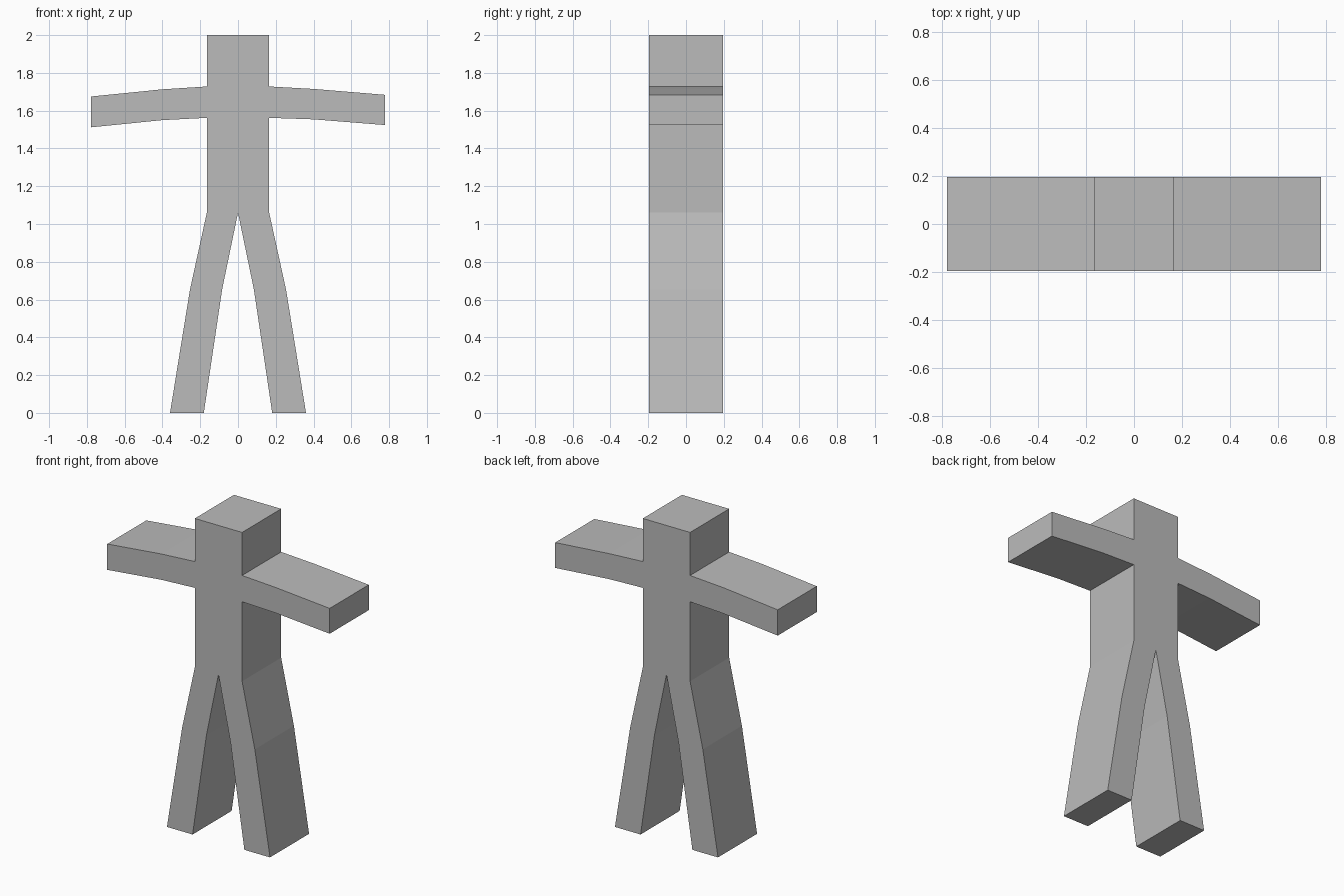
import bpy
import bmesh

cube = bpy.data.objects.get("Cube")
if cube:
    bpy.data.objects.remove(cube, do_unlink=True)

HALF_DEPTH = 0.195

grey = bpy.data.materials.new("plain grey")
grey.use_nodes = True
colour = (0.5, 0.5, 0.5, 1.0)
grey.diffuse_color = colour
grey.node_tree.nodes["Principled BSDF"].inputs["Base Color"].default_value = colour

bm = bmesh.new()


def patch(points):
    """One flat piece of the front outline, listed as (x, z)."""
    bm.faces.new([bm.verts.new((x, -HALF_DEPTH, z)) for x, z in points])


def strip(first_edge, second_edge):
    """Quads between two matching rows of outline points."""
    for i in range(len(first_edge) - 1):
        patch([first_edge[i], first_edge[i + 1], second_edge[i + 1], second_edge[i]])


# Head, chest and trunk
W = 0.165
strip([(-W, 2.0), (-W, 1.728), (-W, 1.562)], [(W, 2.0), (W, 1.728), (W, 1.562)])
patch([(-W, 1.562), (-W, 1.06), (0, 1.06), (W, 1.06), (W, 1.562)])

# Arms, drooping slightly; the right hand hangs a little lower
strip([(W, 1.728), (0.40, 1.715), (0.777, 1.684)],
      [(W, 1.562), (0.40, 1.554), (0.777, 1.524)])
strip([(-W, 1.728), (-0.40, 1.713), (-0.777, 1.675)],
      [(-W, 1.562), (-0.40, 1.550), (-0.777, 1.512)])

# Legs, splayed from the hips with a bend at the knee
for s in (-1, 1):
    strip([(s * W, 1.06), (s * 0.254, 0.654), (s * 0.36, 0)],
          [(0, 1.06), (s * 0.084, 0.654), (s * 0.181, 0)])

# Join the pieces and give the outline its depth
bmesh.ops.remove_doubles(bm, verts=bm.verts[:], dist=0.0001)
bmesh.ops.recalc_face_normals(bm, faces=bm.faces[:])
result = bmesh.ops.extrude_face_region(bm, geom=bm.faces[:], use_keep_orig=True)
back = [g for g in result["geom"] if isinstance(g, bmesh.types.BMVert)]
bmesh.ops.translate(bm, verts=back, vec=(0, 2 * HALF_DEPTH, 0))
bmesh.ops.recalc_face_normals(bm, faces=bm.faces[:])

mesh = bpy.data.meshes.new("figure")
bm.to_mesh(mesh)
bm.free()
mesh.materials.append(grey)
figure = bpy.data.objects.new("figure", mesh)
bpy.context.collection.objects.link(figure)
